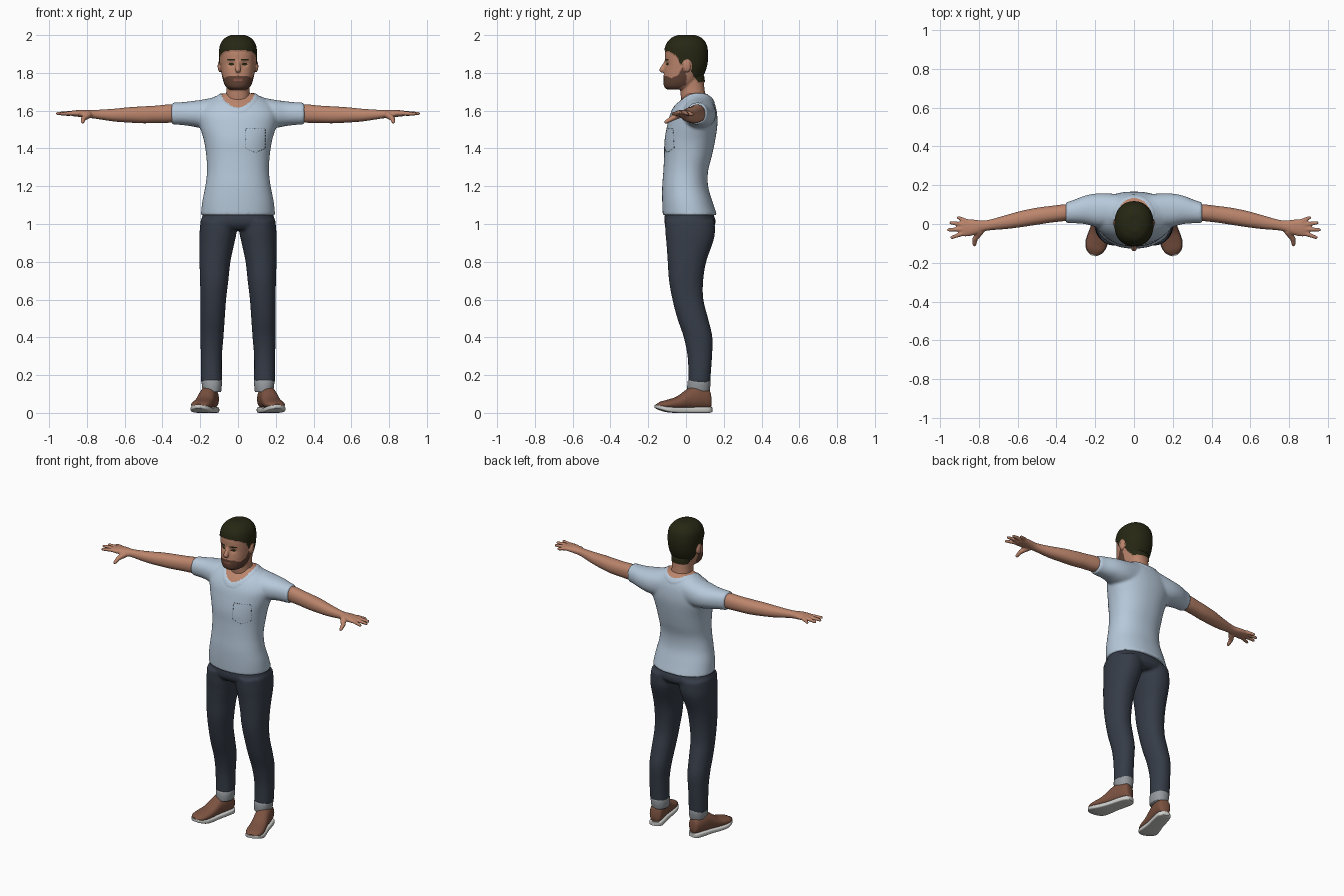
import bpy, bmesh, math
from mathutils import Vector, Matrix

if "Cube" in bpy.data.objects:
    bpy.data.objects.remove(bpy.data.objects["Cube"])


def material(name, rgb):
    m = bpy.data.materials.new(name)
    m.diffuse_color = (*rgb, 1)
    m.use_nodes = True
    m.node_tree.nodes["Principled BSDF"].inputs["Base Color"].default_value = m.diffuse_color
    return m


SKIN = material("skin", (0.50, 0.235, 0.15))
HAIR = material("dark hair", (0.02, 0.02, 0.007))
BEARD = material("beard brown", (0.12, 0.055, 0.035))
LIP = material("lip", (0.25, 0.09, 0.065))
SHIRT = material("light blue cotton", (0.47, 0.58, 0.70))
STITCH = material("stitch grey", (0.13, 0.17, 0.22))
DENIM = material("dark denim", (0.036, 0.045, 0.064))
CUFF = material("cuff grey", (0.30, 0.32, 0.34))
LEATHER = material("brown leather", (0.20, 0.085, 0.052))
SOLE = material("sole white", (0.62, 0.62, 0.60))


def loft(bm, axis, rows, n=32, power=2.2, steps=4, side=1):
    """Closed skin over rows of (position, centre, half width, low, high)."""
    rows = [Vector(r) for r in rows]
    pts = [rows[0] * 2 - rows[1], *rows, rows[-1] * 2 - rows[-2]]
    smooth = []
    for i in range(1, len(rows)):
        a, b, c, d = pts[i - 1:i + 3]
        for k in range(steps):
            t = k / steps
            smooth.append(0.5 * (2 * b + (c - a) * t + (2 * a - 5 * b + 4 * c - d) * t ** 2
                                 + (3 * b - a - 3 * c + d) * t ** 3))
    smooth.append(rows[-1])
    rings = []
    for p, cen, half, lo, hi in smooth:
        ring = []
        for j in range(n):
            a = 2 * math.pi * j / n
            u, v = (math.copysign(abs(f) ** (2 / power), f) for f in (math.cos(a), math.sin(a)))
            u, v = cen + half * u, (lo + hi) / 2 + (hi - lo) / 2 * v
            co = {"x": (p, u, v), "y": (u, p, v), "z": (u, v, p)}[axis]
            ring.append(bm.verts.new((co[0] * side, co[1], co[2])))
        rings.append(ring)
    for r, s in zip(rings, rings[1:]):
        for j in range(n):
            bm.faces.new((r[j], r[(j + 1) % n], s[(j + 1) % n], s[j]))
    bm.faces.new(rings[0])
    bm.faces.new(rings[-1])


def tube(bm, p, q, r0, r1):
    """Tapered limb with a round tip."""
    p, q = Vector(p), Vector(q)
    d = q - p
    m = Matrix.Translation((p + q) / 2) @ d.to_track_quat("Z", "Y").to_matrix().to_4x4()
    bmesh.ops.create_cone(bm, cap_ends=True, segments=16, radius1=r0, radius2=r1, depth=d.length, matrix=m)
    ball(bm, q, (r1, r1, r1))


def ball(bm, at, size):
    m = Matrix.Translation(at) @ Matrix.Diagonal((*size, 1))
    bmesh.ops.create_uvsphere(bm, u_segments=16, v_segments=12, radius=1, matrix=m)


def finish(name, bm, mats, voxel=0, relax=0, mirror=False):
    bmesh.ops.recalc_face_normals(bm, faces=bm.faces)
    me = bpy.data.meshes.new(name)
    bm.to_mesh(me)
    bm.free()
    ob = bpy.data.objects.new(name, me)
    bpy.context.collection.objects.link(ob)
    if voxel:
        mod = ob.modifiers.new("fuse", "REMESH")
        mod.mode, mod.voxel_size = "VOXEL", voxel
    if relax:
        mod = ob.modifiers.new("relax", "SMOOTH")
        mod.factor, mod.iterations = 0.5, relax
    if mirror:
        ob.modifiers.new("mirror", "MIRROR").use_mirror_merge = False
    bpy.context.view_layer.update()
    dg = bpy.context.evaluated_depsgraph_get()
    baked = bpy.data.meshes.new_from_object(ob.evaluated_get(dg))
    ob.modifiers.clear()
    ob.data = baked
    baked.materials.clear()
    for m in mats:
        baked.materials.append(m)
    baked.shade_smooth()
    baked.set_sharp_from_angle(angle=math.radians(50))
    return ob


def paint(ob, rule, push):
    """Colour faces by rule(centre); push moves the vertices of a colour along their normals."""
    me = ob.data
    moves = {}
    for f in me.polygons:
        f.material_index, key = rule(f.center)
        if key in push:
            moves.update((v, push[key]) for v in f.vertices)
    shift = [(v, me.vertices[v].normal * d) for v, d in moves.items()]
    for v, d in shift:
        me.vertices[v].co += d


def along(points, x):
    for (x0, y0), (x1, y1) in zip(points, points[1:]):
        if x <= x1:
            return y0 + (y1 - y0) * max(0, (x - x0) / (x1 - x0))
    return points[-1][1]


# Head with neck, ears and nose
bm = bmesh.new()
loft(bm, "z", [(1.712, 0, .045, -.098, .02), (1.725, 0, .062, -.114, .04), (1.75, 0, .075, -.118, .06),
               (1.79, 0, .085, -.117, .088), (1.83, 0, .091, -.112, .104), (1.87, 0, .094, -.112, .111),
               (1.91, 0, .095, -.111, .111), (1.95, 0, .088, -.1, .103), (1.98, 0, .066, -.075, .08),
               (1.995, 0, .034, -.04, .046)])
loft(bm, "z", [(1.62, 0, .072, -.02, .115), (1.70, 0, .062, -.03, .10), (1.78, 0, .062, -.03, .092)])
for s in (1, -1):
    ball(bm, (.096 * s, .005, 1.835), (.012, .021, .032))
tube(bm, (0, -.104, 1.862), (0, -.126, 1.816), .009, .015)
head = finish("head", bm, [SKIN, HAIR, BEARD, LIP], voxel=.0045, relax=4)
for v in head.data.vertices:  # eye sockets
    if v.co.y < -.04:
        v.co.y += .009 * math.exp(-((abs(v.co.x) - .036) / .018) ** 2 - ((v.co.z - 1.847) / .014) ** 2)

HAIRLINE = [(-.12, 1.922), (-.08, 1.912), (-.045, 1.89), (-.03, 1.85), (.01, 1.84), (.035, 1.79), (.06, 1.755), (.2, 1.75)]
BEARDLINE = [(-.13, 1.79), (-.10, 1.782), (-.075, 1.772), (-.04, 1.79), (-.02, 1.83), (0, 1.85)]


def head_rule(c):
    ax = abs(c.x)
    if ((c.y - .005) / .023) ** 2 + ((c.z - 1.835) / .034) ** 2 < 1:
        return 0, "ear"
    if c.z > along(HAIRLINE, c.y):
        return 1, "hair"
    if c.y < -.05:
        if ((ax - .036) / .015) ** 2 + ((c.z - 1.846) / .006) ** 2 < 1:
            return 1, "eye"
        if .016 < ax < .058 and abs(c.z - 1.869) < .005:
            return 1, "brow"
        if ax < .025 and abs(c.z - 1.763) < .006:
            return 3, "mouth"
    if c.y < 0 and 1.705 + max(0, c.y + .06) * .6 < c.z < along(BEARDLINE, c.y):
        return 2, "beard"
    return 0, "skin"


paint(head, head_rule, {"hair": .006, "beard": .001})

# T-shirt: body and both sleeves fused
bm = bmesh.new()
loft(bm, "z", [(1.046, 0, .197, -.123, .165), (1.12, 0, .189, -.126, .14), (1.2, 0, .173, -.126, .117),
               (1.28, 0, .164, -.12, .117), (1.36, 0, .168, -.116, .137), (1.44, 0, .18, -.114, .154),
               (1.52, 0, .203, -.1, .166), (1.58, 0, .21, -.084, .165), (1.63, 0, .185, -.055, .155),
               (1.668, 0, .135, -.018, .135), (1.692, 0, .082, -.002, .11)], n=48)
for s in (1, -1):
    loft(bm, "x", [(.08, .07, .085, 1.5, 1.68), (.18, .07, .088, 1.505, 1.66), (.25, .073, .074, 1.518, 1.65),
                   (.31, .064, .06, 1.525, 1.644), (.352, .058, .053, 1.527, 1.642)], side=s)
shirt = finish("t_shirt", bm, [SHIRT, SKIN], voxel=.0075, relax=7)


def shirt_rule(c):
    d = math.hypot(c.x / .088, (c.y - .035) / .098)
    if c.z > 1.58 and d < 1:
        return 1, "neck"
    return 0, "collar" if c.z > 1.58 and d < 1.16 else "body"


paint(shirt, shirt_rule, {"collar": .003, "neck": -.001})

# Chest pocket: dashed stitches laid on the cloth
corners = [(.04, 1.505), (.145, 1.505), (.145, 1.40), (.093, 1.378), (.04, 1.40), (.04, 1.505)]
bm = bmesh.new()
for (x0, z0), (x1, z1) in zip(corners, corners[1:]):
    d = Vector((x1 - x0, 0, z1 - z0))
    count = round(d.length / .015)
    for k in range(count):
        p = Vector((x0, 0, z0)) + d * ((k + .5) / count)
        hit, loc, nor, _ = shirt.ray_cast((p.x, -1, p.z), (0, 1, 0))
        if hit:
            along_seam = (d - nor * d.dot(nor)).normalized()
            across = nor.cross(along_seam)
            m = Matrix((along_seam, across, nor)).transposed().to_4x4()
            m = Matrix.Translation(loc) @ m @ Matrix.Diagonal((.008, .003, .003, 1))
            bmesh.ops.create_cube(bm, size=1, matrix=m)
finish("pocket_stitches", bm, [STITCH])

# Arms with spread fingers
bm = bmesh.new()
loft(bm, "x", [(.27, .066, .038, 1.545, 1.625), (.36, .058, .043, 1.536, 1.633), (.43, .05, .043, 1.535, 1.627),
               (.5, .04, .044, 1.533, 1.623), (.58, .026, .042, 1.537, 1.618), (.66, .01, .036, 1.543, 1.61),
               (.76, -.008, .027, 1.558, 1.604), (.82, -.017, .039, 1.565, 1.605), (.87, -.02, .045, 1.57, 1.601),
               (.888, -.02, .04, 1.575, 1.597)])
for base, tip in [((.86, .012, 1.588), (.905, .033, 1.58)), ((.87, -.004, 1.588), (.943, .006, 1.583)),
                  ((.87, -.026, 1.588), (.955, -.03, 1.585)), ((.87, -.045, 1.586), (.938, -.069, 1.583))]:
    tube(bm, base, tip, .013, .009)
tube(bm, (.79, -.035, 1.58), (.818, -.075, 1.558), .02, .014)
tube(bm, (.818, -.075, 1.558), (.822, -.106, 1.54), .014, .01)
finish("arms", bm, [SKIN], voxel=.0055, relax=3, mirror=True)

# Jeans: hips and two legs fused
bm = bmesh.new()
loft(bm, "z", [(1.09, 0, .172, -.1, .12), (1.04, 0, .19, -.114, .15), (1.0, 0, .192, -.113, .156),
               (.97, 0, .16, -.09, .13)], n=48)
for s in (1, -1):
    loft(bm, "z", [(1.02, .1, .098, -.112, .152), (.95, .106, .098, -.109, .153), (.9, .112, .093, -.104, .142),
                   (.8, .122, .082, -.097, .107), (.7, .126, .075, -.09, .091), (.6, .131, .068, -.072, .092),
                   (.5, .135, .065, -.046, .117), (.4, .138, .061, -.012, .14), (.3, .141, .056, .008, .138),
                   (.2, .141, .056, .013, .131), (.155, .14, .055, .012, .128)], side=s)
finish("jeans", bm, [DENIM], voxel=.0085, relax=5)

# Rolled cuffs
bm = bmesh.new()
loft(bm, "z", [(.11, .138, .047, .01, .122), (.118, .138, .05, .006, .126), (.165, .139, .054, .008, .13),
               (.174, .14, .05, .014, .126)], steps=2)
finish("cuffs", bm, [CUFF], mirror=True)

# Shoes: toes turned outward about the heel
turn = Matrix.Translation((.14, .11, 0)) @ Matrix.Rotation(math.radians(14.5), 4, "Z") @ Matrix.Translation((0, -.11, 0))
bm = bmesh.new()
loft(bm, "y", [(.132, 0, .02, .03, .085), (.118, 0, .038, .02, .125), (.06, 0, .046, .018, .145),
               (.01, 0, .047, .018, .13), (-.05, 0, .051, .018, .088), (-.1, 0, .054, .02, .071),
               (-.14, 0, .046, .024, .06), (-.166, 0, .02, .03, .046)])
bm.transform(turn)
finish("shoe_uppers", bm, [LEATHER], mirror=True)
bm = bmesh.new()
loft(bm, "y", [(.136, 0, .022, .004, .03), (.115, 0, .041, 0, .031), (.06, 0, .046, 0, .031), (0, 0, .047, 0, .029),
               (-.06, 0, .054, 0, .029), (-.11, 0, .057, .005, .033), (-.15, 0, .042, .017, .04),
               (-.172, 0, .014, .026, .043)], power=5)
bm.transform(turn)
finish("shoe_soles", bm, [SOLE], mirror=True)
